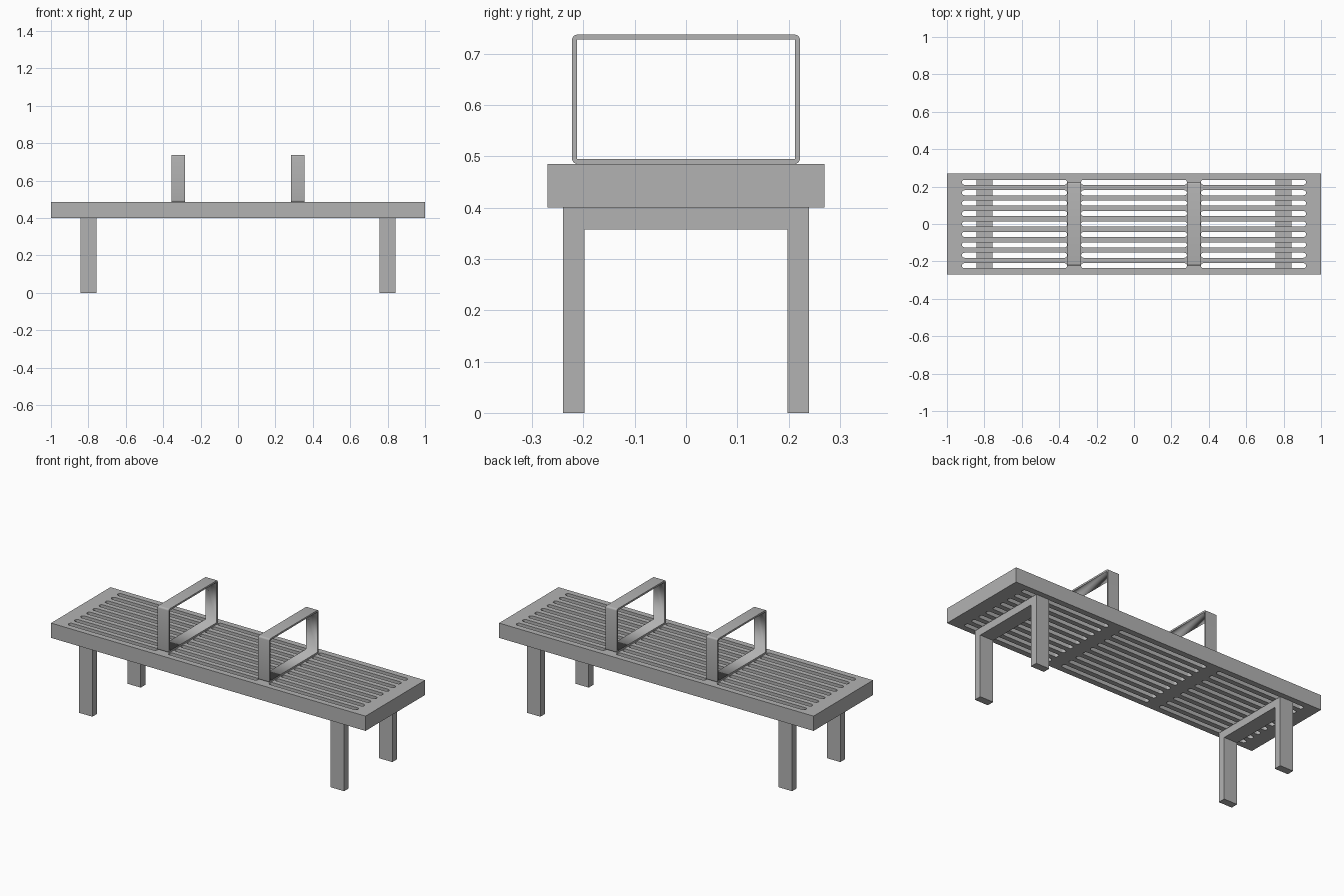
import bpy, bmesh, math
from mathutils import Matrix, Euler

cube = bpy.data.objects.get("Cube")
if cube:
    bpy.data.objects.remove(cube, do_unlink=True)

GREY = (0.45, 0.45, 0.45, 1)
metal = bpy.data.materials.new("grey_metal")
metal.use_nodes = True
metal.diffuse_color = GREY
metal.node_tree.nodes["Principled BSDF"].inputs["Base Color"].default_value = GREY


def rounded_rect(x0, x1, y0, y1, r=0, steps=4):
    """Outline of a rectangle with optional rounded corners."""
    if r == 0:
        return [(x0, y0), (x1, y0), (x1, y1), (x0, y1)]
    centres = [(x1 - r, y1 - r), (x0 + r, y1 - r), (x0 + r, y0 + r), (x1 - r, y0 + r)]
    points = []
    for quarter, (cx, cy) in enumerate(centres):
        for i in range(steps + 1):
            a = (quarter + i / steps) * math.pi / 2
            points.append((cx + r * math.cos(a), cy + r * math.sin(a)))
    return points


def extruded(name, outlines, half_depth, matrix):
    """Fill the first outline, with the others as holes, and extrude it."""
    curve = bpy.data.curves.new(name, 'CURVE')
    curve.dimensions = '2D'
    curve.fill_mode = 'BOTH'
    curve.extrude = half_depth
    for points in outlines:
        spline = curve.splines.new('POLY')
        spline.points.add(len(points) - 1)
        for p, (x, y) in zip(spline.points, points):
            p.co = (x, y, 0, 1)
        spline.use_cyclic_u = True
    temp = bpy.data.objects.new(name + "_outline", curve)
    bpy.context.collection.objects.link(temp)
    bpy.context.view_layer.update()
    graph = bpy.context.evaluated_depsgraph_get()
    mesh = bpy.data.meshes.new_from_object(temp.evaluated_get(graph))
    bpy.data.objects.remove(temp, do_unlink=True)
    bpy.data.curves.remove(curve)

    bm = bmesh.new()
    bm.from_mesh(mesh)
    bmesh.ops.remove_doubles(bm, verts=bm.verts, dist=0.0001)
    bmesh.ops.recalc_face_normals(bm, faces=bm.faces)
    # The walls are smooth, the caps flat with sharp rims
    for f in bm.faces:
        f.smooth = abs(f.normal.z) < 0.5
    for e in bm.edges:
        e.smooth = all(f.smooth for f in e.link_faces)
    bm.transform(matrix)
    bm.to_mesh(mesh)
    bm.free()
    mesh.name = name
    mesh.materials.clear()
    mesh.materials.append(metal)
    obj = bpy.data.objects.new(name, mesh)
    bpy.context.collection.objects.link(obj)
    return obj


def smooth_by_angle(obj):
    bpy.ops.object.select_all(action='DESELECT')
    obj.select_set(True)
    bpy.context.view_layer.objects.active = obj
    bpy.ops.object.shade_smooth_by_angle(angle=math.radians(40))


# Seat slab with three groups of slots
outlines = [rounded_rect(-1, 1, -0.27, 0.27)]
for x0, x1 in ((-0.92, -0.357), (-0.283, 0.283), (0.357, 0.92)):
    for row in range(-4, 5):
        y = row * 0.0557
        outlines.append(rounded_rect(x0, x1, y - 0.0135, y + 0.0135, 0.0134))
seat = extruded("seat", outlines, 0.0425, Matrix.Translation((0, 0, 0.4425)))
smooth_by_angle(seat)

# Leg frames and armrest loops, drawn in the y-z plane
upright = Euler((math.pi / 2, 0, math.pi / 2)).to_matrix().to_4x4()
leg_profile = [(-0.24, 0), (-0.198, 0), (-0.198, 0.357), (0.198, 0.357),
               (0.198, 0), (0.24, 0), (0.24, 0.4), (-0.24, 0.4)]
arm_outlines = [rounded_rect(-0.222, 0.222, 0.485, 0.737, 0.01),
                rounded_rect(-0.212, 0.212, 0.495, 0.727)]
for side, sign in (("left", 1), ("right", -1)):
    legs = extruded(side + "_leg_frame", [leg_profile], 0.0425,
                    Matrix.Translation((sign * 0.8, 0, 0)) @ upright)
    smooth_by_angle(legs)
    extruded(side + "_armrest", arm_outlines, 0.036,
             Matrix.Translation((sign * 0.32, 0, 0)) @ upright)
